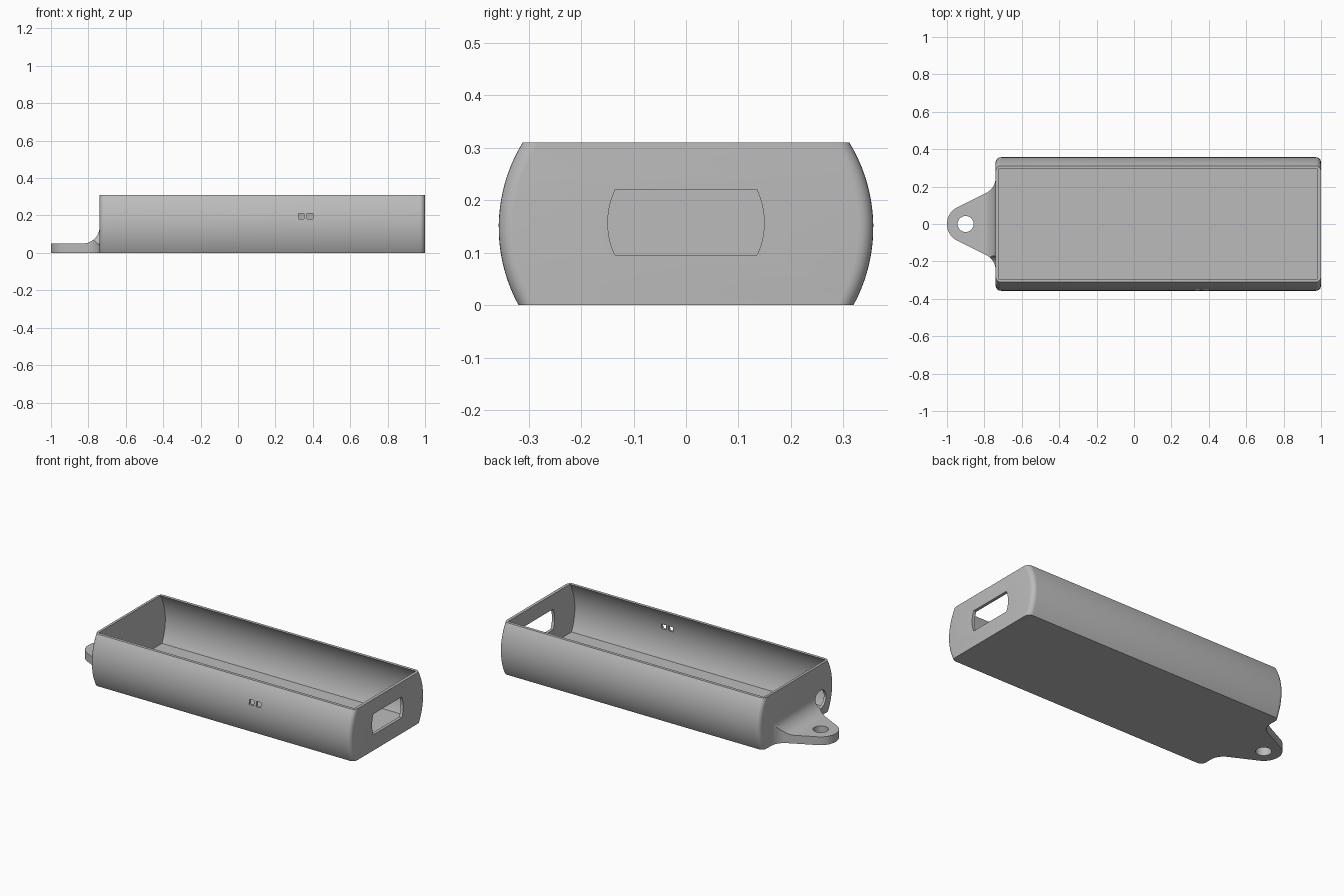
import bpy, bmesh, math
from mathutils import Vector

if "Cube" in bpy.data.objects:
    bpy.data.objects.remove(bpy.data.objects["Cube"], do_unlink=True)

grey = bpy.data.materials.new("matte grey")
grey.use_nodes = True
grey.diffuse_color = (0.5, 0.5, 0.5, 1)
grey.node_tree.nodes["Principled BSDF"].inputs["Base Color"].default_value = (0.5, 0.5, 0.5, 1)


def prism(name, points, depth, fillet=0):
    """Extrude a closed 3D outline along a vector; fillet rounds the curved side rims."""
    bm = bmesh.new()
    cap = bm.faces.new([bm.verts.new(p) for p in points])
    grown = bmesh.ops.extrude_face_region(bm, geom=[cap], use_keep_orig=True)
    moved = [g for g in grown["geom"] if isinstance(g, bmesh.types.BMVert)]
    bmesh.ops.translate(bm, verts=moved, vec=depth)
    bmesh.ops.recalc_face_normals(bm, faces=bm.faces)
    if fillet:
        axis = Vector(depth).normalized()
        rims = []
        for e in bm.edges:
            along = (e.verts[1].co - e.verts[0].co).normalized()
            if abs(along.dot(axis)) < 0.1 and abs(along.z) > 0.3:
                rims.append(e)
        bmesh.ops.bevel(bm, geom=rims, offset=fillet, segments=6, profile=0.5, affect='EDGES')
    mesh = bpy.data.meshes.new(name)
    bm.to_mesh(mesh)
    bm.free()
    mesh.materials.append(grey)
    obj = bpy.data.objects.new(name, mesh)
    bpy.context.collection.objects.link(obj)
    return obj


def barrel(name, x0, x1, z0, z1, half, mid, radius, fillet=0):
    """Bar along x with flat top and bottom and bulging sides."""
    steps = 20
    side = []
    for i in range(steps + 1):
        z = z0 + (z1 - z0) * i / steps
        side.append((half - radius + math.sqrt(radius ** 2 - (z - mid) ** 2), z))
    pts = [(x0, y, z) for y, z in side] + [(x0, -y, z) for y, z in reversed(side)]
    return prism(name, pts, (x1 - x0, 0, 0), fillet)


def box(name, x, z, size, y0, y1):
    h = size / 2
    pts = [(x + a * h, y0, z + b * h) for a, b in ((-1, -1), (1, -1), (1, 1), (-1, 1))]
    return prism(name, pts, (0, y1 - y0, 0))


def arc(cx, cy, r, start, end, steps):
    return [(cx + r * math.cos(math.radians(start + (end - start) * i / steps)),
             cy + r * math.sin(math.radians(start + (end - start) * i / steps)))
            for i in range(steps + 1)]


def combine(target, tool, operation):
    mod = target.modifiers.new(operation, 'BOOLEAN')
    mod.operation, mod.solver, mod.object = operation, 'EXACT', tool
    bpy.context.view_layer.objects.active = target
    bpy.ops.object.modifier_apply(modifier=mod.name)
    bpy.data.objects.remove(tool, do_unlink=True)


# Outer shell with rounded ends
case = barrel("open_case", -0.74, 1.0, 0, 0.31, 0.357, 0.148, 0.31, fillet=0.028)

# Lug: plan outline with a round nose and flared root, cut by a side profile
slope = 27
nose = arc(-0.9, 0, 0.1, 90 + slope, 180, 12)
root = arc(-0.83, 0.247, 0.09, slope - 90, 0, 10)
upper = nose[::-1] + root + [(-0.733, root[-1][1])]
plan = upper + [(x, -y) for x, y in reversed(upper[1:])]
lug = prism("lug", [(x, y, 0) for x, y in plan], (0, 0, 0.3))
sweep = [(-1.1, -0.1), (-1.1, 0.05)] + arc(-0.83, 0.14, 0.09, -90, 0, 12)
sweep += [(-0.7, 0.14), (-0.7, -0.1)]
combine(lug, prism("lug_profile", [(x, -0.5, z) for x, z in sweep], (0, 1, 0)), 'INTERSECT')
eyelet = arc(-0.9, 0, 0.043, 0, 360, 32)[:-1]
combine(lug, prism("eyelet", [(x, y, -0.1) for x, y in eyelet], (0, 0, 0.4)), 'DIFFERENCE')
combine(case, lug, 'UNION')

# Hollow interior
combine(case, barrel("cavity", -0.725, 0.982, 0.015, 0.33, 0.342, 0.148, 0.295), 'DIFFERENCE')

# Port in the right end
combine(case, barrel("port", 0.95, 1.05, 0.095, 0.22, 0.149, 0.157, 0.147), 'DIFFERENCE')

# Round hole in the lug end
ring = arc(-0.225, 0.1, 0.055, 0, 360, 32)[:-1]
combine(case, prism("cord_hole", [(-0.82, y, z) for y, z in ring], (0.12, 0, 0)), 'DIFFERENCE')

# Pair of small square windows in the front wall
for x in (0.338, 0.385):
    combine(case, box("window", x, 0.195, 0.03, -0.4, -0.3), 'DIFFERENCE')

# Smooth curves, sharp rims
bpy.ops.object.select_all(action='DESELECT')
case.select_set(True)
bpy.context.view_layer.objects.active = case
bpy.ops.object.shade_smooth_by_angle(angle=math.radians(30))
